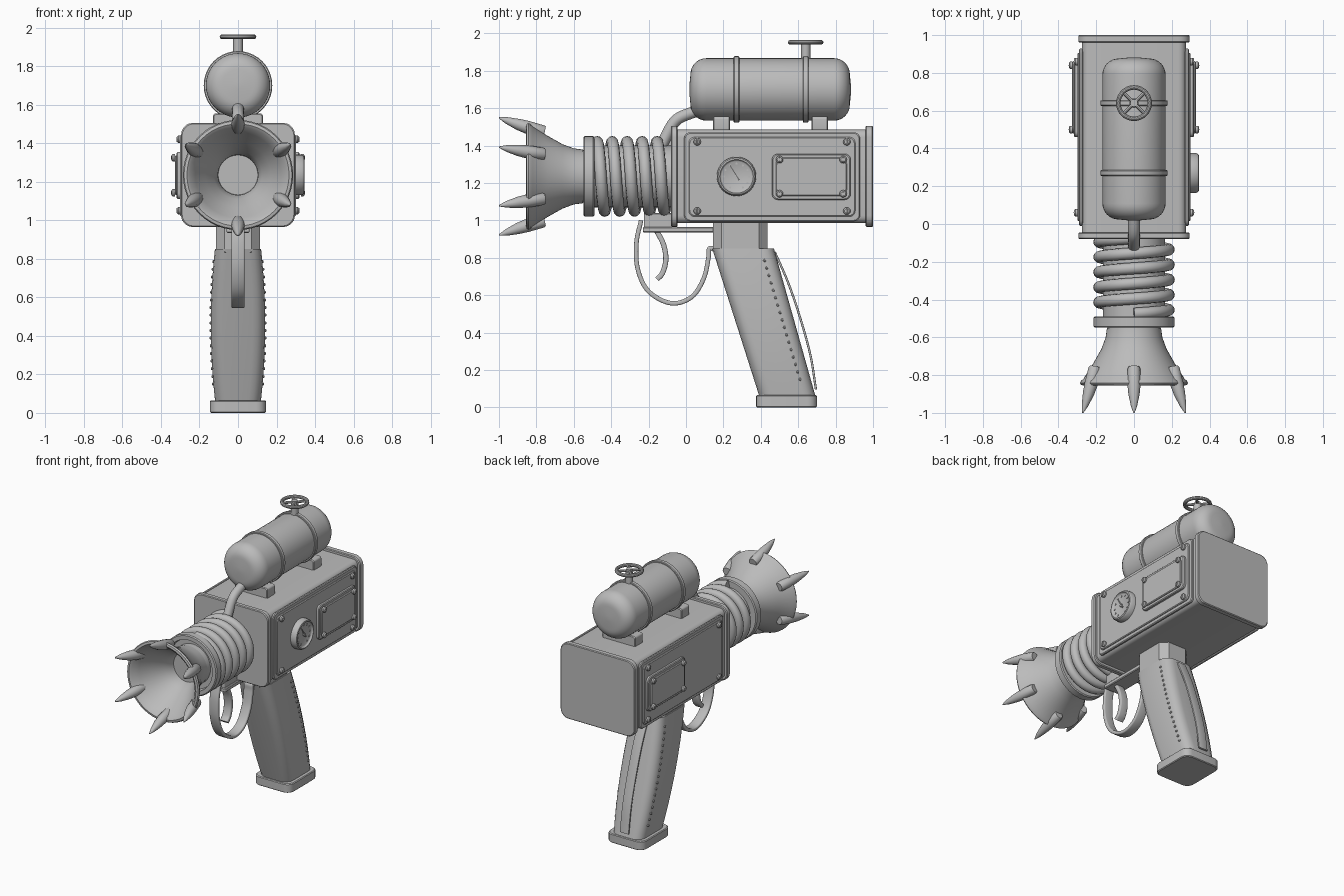
import bpy, bmesh, math
from mathutils import Vector

cube = bpy.data.objects.get("Cube")
if cube:
    bpy.data.objects.remove(cube, do_unlink=True)

GREY = (0.5, 0.5, 0.5, 1)
metal = bpy.data.materials.new("plain_grey")
metal.use_nodes = True
metal.diffuse_color = GREY
metal.node_tree.nodes["Principled BSDF"].inputs["Base Color"].default_value = GREY

parts = []
AXIS_Z = 1.235      # height of the barrel axis
X, Y, Z = Vector((1, 0, 0)), Vector((0, 1, 0)), Vector((0, 0, 1))
FRAMES = {"x": (X, Y, Z), "y": (Y, X, Z), "z": (Z, X, Y)}


def finish(obj, name):
    obj.name = name
    obj.data.materials.clear()
    obj.data.materials.append(metal)
    parts.append(obj)
    return obj


def loft(name, rings):
    """Skin a list of equal point rings and cap both ends."""
    bm = bmesh.new()
    loops = [[bm.verts.new(p) for p in ring] for ring in rings]
    for a, b in zip(loops, loops[1:]):
        for i in range(len(a)):
            j = (i + 1) % len(a)
            bm.faces.new((a[i], a[j], b[j], b[i]))
    bm.faces.new(loops[0][::-1])
    bm.faces.new(loops[-1])
    bmesh.ops.recalc_face_normals(bm, faces=bm.faces)
    mesh = bpy.data.meshes.new(name)
    bm.to_mesh(mesh)
    bm.free()
    obj = bpy.data.objects.new(name, mesh)
    bpy.context.collection.objects.link(obj)
    return finish(obj, name)


def circle(r, n):
    return [(r * math.cos(math.tau * i / n), r * math.sin(math.tau * i / n)) for i in range(n)]


def rrect(a0, a1, b0, b1, r, n=5):
    """Rounded rectangle; n = 1 gives plain chamfers."""
    pts = []
    corners = [(a1 - r, b1 - r), (a0 + r, b1 - r), (a0 + r, b0 + r), (a1 - r, b0 + r)]
    for k, (ca, cb) in enumerate(corners):
        for i in range(n + 1):
            t = math.pi / 2 * (k + i / n)
            pts.append((ca + r * math.cos(t), cb + r * math.sin(t)))
    return pts


def prism(name, axis, lo, hi, a, b, r=0.02, n=5, edge=0.005):
    """Rounded slab along an axis with small chamfered rims."""
    d, u, v = FRAMES[axis]
    rings = []
    for t, inset in ((lo, edge), (lo + edge, 0), (hi - edge, 0), (hi, edge)):
        sec = rrect(a[0] + inset, a[1] - inset, b[0] + inset, b[1] - inset, r, n)
        rings.append([d * t + u * p + v * q for p, q in sec])
    return loft(name, rings)


def lathe(name, axis, centre, profile, n=40):
    """Revolve (distance, radius) pairs about an axis."""
    d, u, v = FRAMES[axis]
    c = Vector(centre)
    return loft(name, [[c + d * t + u * p + v * q for p, q in circle(r, n)] for t, r in profile])


def sweep(name, pts, section, ref, scales=None):
    """Carry a section along a path; the section's first axis follows ref."""
    pts = [Vector(p) for p in pts]
    rings = []
    for i, p in enumerate(pts):
        t = (pts[min(i + 1, len(pts) - 1)] - pts[max(i - 1, 0)]).normalized()
        u = (ref - t * ref.dot(t)).normalized()
        v = t.cross(u)
        s = scales[i] if scales else 1
        rings.append([p + u * a * s + v * b * s for a, b in section])
    return loft(name, rings)


def smooth_path(yz, steps=6):
    """Catmull-Rom path in the centre plane."""
    p = [Vector((0, y, z)) for y, z in yz]
    p = [2 * p[0] - p[1]] + p + [2 * p[-1] - p[-2]]
    out = []
    for a, b, c, d in zip(p, p[1:], p[2:], p[3:]):
        for k in range(steps):
            t = k / steps
            out.append(0.5 * (2 * b + (c - a) * t + (2 * a - 5 * b + 4 * c - d) * t * t
                              + (3 * b - a - 3 * c + d) * t ** 3))
    return out + [p[-2]]


# Housing with end plates
prism("housing", "y", -0.06, 0.98, (-0.275, 0.275), (0.985, 1.485), 0.04)
prism("front_plate", "y", -0.08, -0.045, (-0.295, 0.295), (0.965, 1.505), 0.06)
prism("back_plate", "y", 0.96, 1.0, (-0.295, 0.295), (0.965, 1.505), 0.06)

# Side panels, hatches and screws
for side, s in (("left", 1), ("right", -1)):
    def plate(name, x0, x1, a, b, r):
        lo, hi = sorted((s * x0, s * x1))
        prism(f"{side}_{name}", "x", lo, hi, a, b, r)

    def screw(name, x, y, z):
        lathe(f"{side}_{name}", "x", (s * x, y, z),
              [(0, 0.02), (s * 0.012, 0.02), (s * 0.019, 0.013)], 12)
        plate(name + "_slot", x + 0.015, x + 0.022, (y - 0.003, y + 0.003), (z - 0.013, z + 0.013), 0.001)

    plate("panel", 0.27, 0.29, (-0.01, 0.93), (0.995, 1.47), 0.03)
    plate("panel_face", 0.285, 0.3, (0.015, 0.905), (1.02, 1.445), 0.03)
    plate("hatch", 0.295, 0.318, (0.46, 0.88), (1.11, 1.355), 0.03)
    plate("hatch_face", 0.31, 0.328, (0.48, 0.86), (1.13, 1.335), 0.035)
    for y in (0.06, 0.86):
        for z in (1.05, 1.42):
            screw("panel_screw", 0.298, y, z)
    for y in (0.5, 0.84):
        for z in (1.142, 1.325):
            screw("hatch_screw", 0.326, y, z)

# Dial gauge on the left side
gauge = (0, 0.27, 1.235)
lathe("gauge", "x", gauge, [(0.29, 0.105), (0.33, 0.105), (0.342, 0.098), (0.345, 0.09),
                            (0.335, 0.085), (0.332, 0.08)])
for k in range(11):
    a = math.radians(-60 + 30 * k)
    ty, tz = gauge[1] + 0.068 * math.cos(a), gauge[2] + 0.068 * math.sin(a)
    lathe("gauge_tick", "x", (0.33, ty, tz), [(0, 0.006), (0.006, 0.006)], 6)
sweep("gauge_needle", [(0.336, 0.235, 1.295), (0.336, 0.285, 1.215)], circle(0.006, 6), X, (0.5, 1))
lathe("gauge_hub", "x", (0.33, 0.27, 1.235), [(0, 0.011), (0.01, 0.011)], 12)

# Tank: rounded ends, bands, feet
TANK_Z, TANK_R, ARC = 1.7, 0.167, 0.085
cap = [(0.018, 0.02)] + [(0.024 + ARC * (1 - math.cos(t)), TANK_R - ARC + ARC * math.sin(t))
                         for t in [math.pi / 2 * i / 8 for i in range(9)]]
lathe("tank", "y", (0, 0, TANK_Z), cap + [(0.9 - y, r) for y, r in reversed(cap)])
for y in (0.27, 0.64):
    lathe("tank_band", "y", (0, y, TANK_Z), [(-0.015, 0.16), (-0.015, 0.174), (-0.011, 0.178),
                                             (0.011, 0.178), (0.015, 0.174), (0.015, 0.16)])
for y in (0.19, 0.715):
    prism("tank_foot", "y", y - 0.045, y + 0.045, (-0.13, 0.13), (1.475, 1.555), 0.015)

# Valve with handwheel
lathe("valve_stem", "z", (0, 0.64, 0), [(1.85, 0.025), (1.945, 0.025), (1.95, 0.02), (1.965, 0.02)], 16)
bpy.ops.mesh.primitive_torus_add(location=(0, 0.64, 1.952), major_radius=0.083, minor_radius=0.012,
                                 major_segments=32, minor_segments=10)
finish(bpy.context.object, "valve_wheel")
for s in (1, -1):
    e = 0.058
    sweep("valve_spoke", [(-e, 0.64 - s * e, 1.952), (e, 0.64 + s * e, 1.952)], circle(0.009, 8), Z)

# Feed pipe from the tank to the barrel
sweep("feed_pipe", smooth_path([(0.08, 1.59), (0.03, 1.575), (-0.04, 1.545), (-0.08, 1.5), (-0.13, 1.4)]),
      circle(0.031, 16), X)

# Barrel core, coil and collar
barrel = (0, 0, AXIS_Z)
lathe("barrel_core", "y", barrel, [(-0.5, 0.165), (-0.05, 0.165)])
lathe("barrel_throat", "y", barrel, [(-0.58, 0.14), (-0.45, 0.14)])
lathe("barrel_collar", "y", barrel, [(-0.49, 0.15), (-0.49, 0.208), (-0.496, 0.215), (-0.542, 0.215),
                                     (-0.548, 0.208), (-0.548, 0.18), (-0.51, 0.175), (-0.51, 0.15)])
TURNS, STEP = 5, 36
coil = []
for i in range(TURNS * STEP + 1):
    a = math.tau * i / STEP
    coil.append((0.185 * math.sin(a), -0.475 + 0.4 * i / (TURNS * STEP), AXIS_Z + 0.185 * math.cos(a)))
sweep("barrel_coil", coil, circle(0.031, 12), Y)

# Flared muzzle, open at the front
lathe("muzzle", "y", barrel, [(-0.55, 0.143), (-0.6, 0.15), (-0.66, 0.172), (-0.74, 0.217), (-0.82, 0.268),
                              (-0.83, 0.28), (-0.842, 0.286), (-0.852, 0.28), (-0.855, 0.265), (-0.845, 0.25),
                              (-0.8, 0.222), (-0.72, 0.17), (-0.65, 0.125), (-0.6, 0.105), (-0.55, 0.1)], 48)

# Six claws around the muzzle
for k in range(6):
    a = math.radians(90 + 60 * k)
    out = Vector((math.cos(a), 0, math.sin(a)))
    path = [Vector(barrel) + Y * y + out * r for y, r in
            ((-0.755, 0.238), (-0.765, 0.24), (-0.85, 0.263), (-0.9, 0.279), (-0.96, 0.3), (-1.0, 0.314))]
    sweep("muzzle_claw", path, circle(0.035, 12), out.cross(Y), (0.8, 0.95, 1, 0.85, 0.5, 0.1))

# Trigger rail, trigger and guard
prism("trigger_rail", "z", 0.935, 0.965, (-0.06, 0.06), (-0.23, 0.15), 0.01)
prism("rail_block", "z", 0.96, 1.04, (-0.05, 0.05), (-0.225, -0.05), 0.01)
sweep("trigger", smooth_path([(-0.16, 0.95), (-0.12, 0.87), (-0.108, 0.79), (-0.125, 0.72), (-0.155, 0.685)]),
      rrect(-0.03, 0.03, -0.014, 0.014, 0.008, 3), X)
sweep("trigger_guard", smooth_path([(-0.24, 1.0), (-0.265, 0.88), (-0.258, 0.74), (-0.2, 0.62), (-0.08, 0.557),
                                    (0.03, 0.59), (0.095, 0.69), (0.12, 0.8), (0.125, 0.85), (0.16, 0.84)]),
      rrect(-0.035, 0.035, -0.012, 0.012, 0.008, 3), X)

# Grip: neck, swelling handle, foot
prism("grip_neck", "z", 0.83, 1.0, (-0.115, 0.115), (0.145, 0.435), 0.045, 1)


def grip_half_width(z):
    return 0.141 - 0.021 * ((z - 0.46) / 0.39) ** 2


grip = []
for i in range(13):
    f = i / 12
    z, w = 0.85 - 0.8 * f, grip_half_width(0.85 - 0.8 * f)
    grip.append([Vector((x, y, z)) for x, y in
                 rrect(-w, w, 0.14 + 0.255 * f, 0.47 + 0.225 * f, 0.065, 4)])
loft("grip", grip)
prism("grip_foot", "z", 0, 0.065, (-0.145, 0.145), (0.375, 0.7), 0.05)

# Back strap and rows of rivets
sweep("grip_strap", smooth_path([(0.475, 0.83), (0.545, 0.67), (0.61, 0.48), (0.665, 0.28), (0.695, 0.095)]),
      rrect(-0.035, 0.035, -0.006, 0.006, 0.004, 2), X)
for s in (1, -1):
    for i in range(17):
        f = i / 16
        z = 0.785 - 0.635 * f
        x = s * (grip_half_width(z) - 0.004)
        lathe("grip_rivet", "x", (x, 0.42 + 0.19 * f, z),
              [(0, 0.008), (s * 0.007, 0.008), (s * 0.011, 0.004)], 8)

# Smooth shading with sharp edges kept
bpy.ops.object.select_all(action="DESELECT")
for obj in parts:
    obj.select_set(True)
bpy.context.view_layer.objects.active = parts[0]
bpy.ops.object.shade_smooth_by_angle(angle=math.radians(35))
